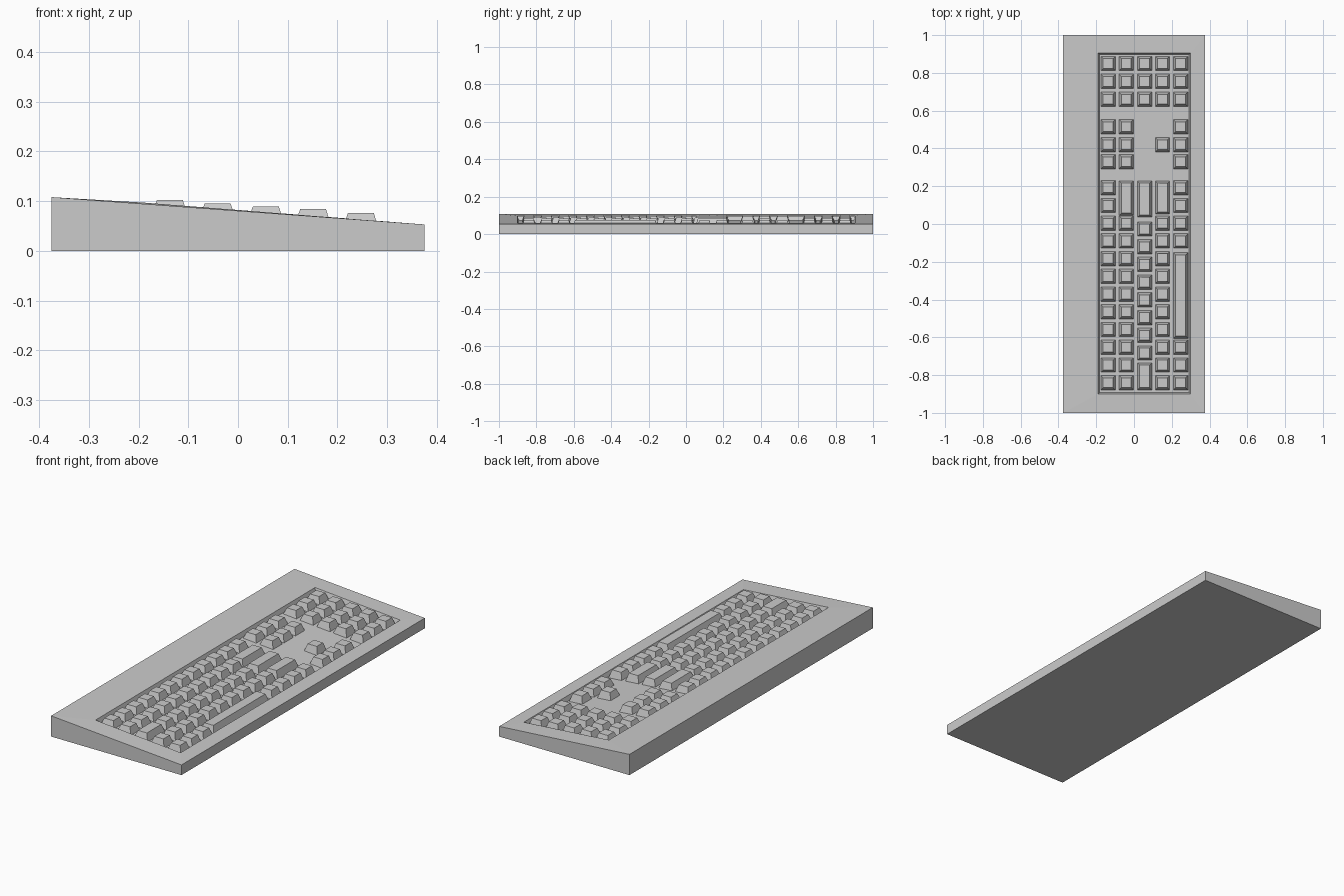
import bpy, bmesh

if "Cube" in bpy.data.objects:
    bpy.data.objects.remove(bpy.data.objects["Cube"])

DEPTH = 0.024


def rim_z(x):
    # height of the sloping key deck opening
    return 0.097 + (x + 0.19) * (0.0585 - 0.097) / 0.49


def floor_z(x):
    return rim_z(x) - DEPTH


def make_object(name, bm):
    bmesh.ops.recalc_face_normals(bm, faces=bm.faces)
    mesh = bpy.data.meshes.new(name)
    bm.to_mesh(mesh)
    bm.free()
    obj = bpy.data.objects.new(name, mesh)
    bpy.context.collection.objects.link(obj)
    return obj


def ring(bm, x0, x1, y0, y1, z_left, z_right):
    return [bm.verts.new(c) for c in ((x0, y0, z_left), (x1, y0, z_right),
                                      (x1, y1, z_right), (x0, y1, z_left))]


def bridge(bm, a, b):
    for i in range(4):
        j = (i + 1) % 4
        bm.faces.new((a[i], a[j], b[j], b[i]))


# wedge case with a sunken key well
bm = bmesh.new()
rings = [
    ring(bm, -0.375, 0.375, -1, 1, 0, 0),
    ring(bm, -0.375, 0.375, -1, 1, 0.108, 0.053),
    ring(bm, -0.19, 0.30, -0.90, 0.905, rim_z(-0.19), rim_z(0.30)),
    ring(bm, -0.182, 0.292, -0.892, 0.897, floor_z(-0.182), floor_z(0.292)),
]
for lower, upper in zip(rings, rings[1:]):
    bridge(bm, lower, upper)
bm.faces.new(rings[0])
bm.faces.new(rings[-1])
make_object("keyboard_case", bm)


# tapered keycap with a level top, its base following the sloping floor
def add_key(bm, x, top_z, y0, y1):
    half, inset = 0.038, 0.012
    base = ring(bm, x - half, x + half, y0, y1, floor_z(x - half), floor_z(x + half))
    top = ring(bm, x - half + inset, x + half - inset, y0 + inset, y1 - inset, top_z, top_z)
    bridge(bm, base, top)
    bm.faces.new(top)
    bm.faces.new(base)


PITCH = 0.0938
grid = [-0.84 + PITCH * i for i in range(12)]
stagger = [-0.683 + PITCH * i for i in range(8)]
pad = [0.66, 0.755, 0.85]
nav = [0.33, 0.42, 0.515]

# row name, x, top height, single key centres, long key spans
rows = [
    ("number_row_keys", -0.137, 0.102, grid + nav + pad, []),
    ("upper_row_keys", -0.041, 0.0955, grid[:10] + nav + pad, [(0.045, 0.228)]),
    ("home_row_keys", 0.056, 0.0895, stagger + pad, [(0.036, 0.228), (-0.878, -0.735)]),
    ("lower_row_keys", 0.151, 0.084, grid[:10] + nav[1:2] + pad, [(0.052, 0.228)]),
    ("space_row_keys", 0.247, 0.076, grid[:3] + grid[8:] + nav + pad, [(-0.605, -0.152)]),
]
for name, x, top_z, singles, spans in rows:
    bm = bmesh.new()
    for y in singles:
        add_key(bm, x, top_z, y - 0.038, y + 0.038)
    for y0, y1 in spans:
        add_key(bm, x, top_z, y0, y1)
    make_object(name, bm)
